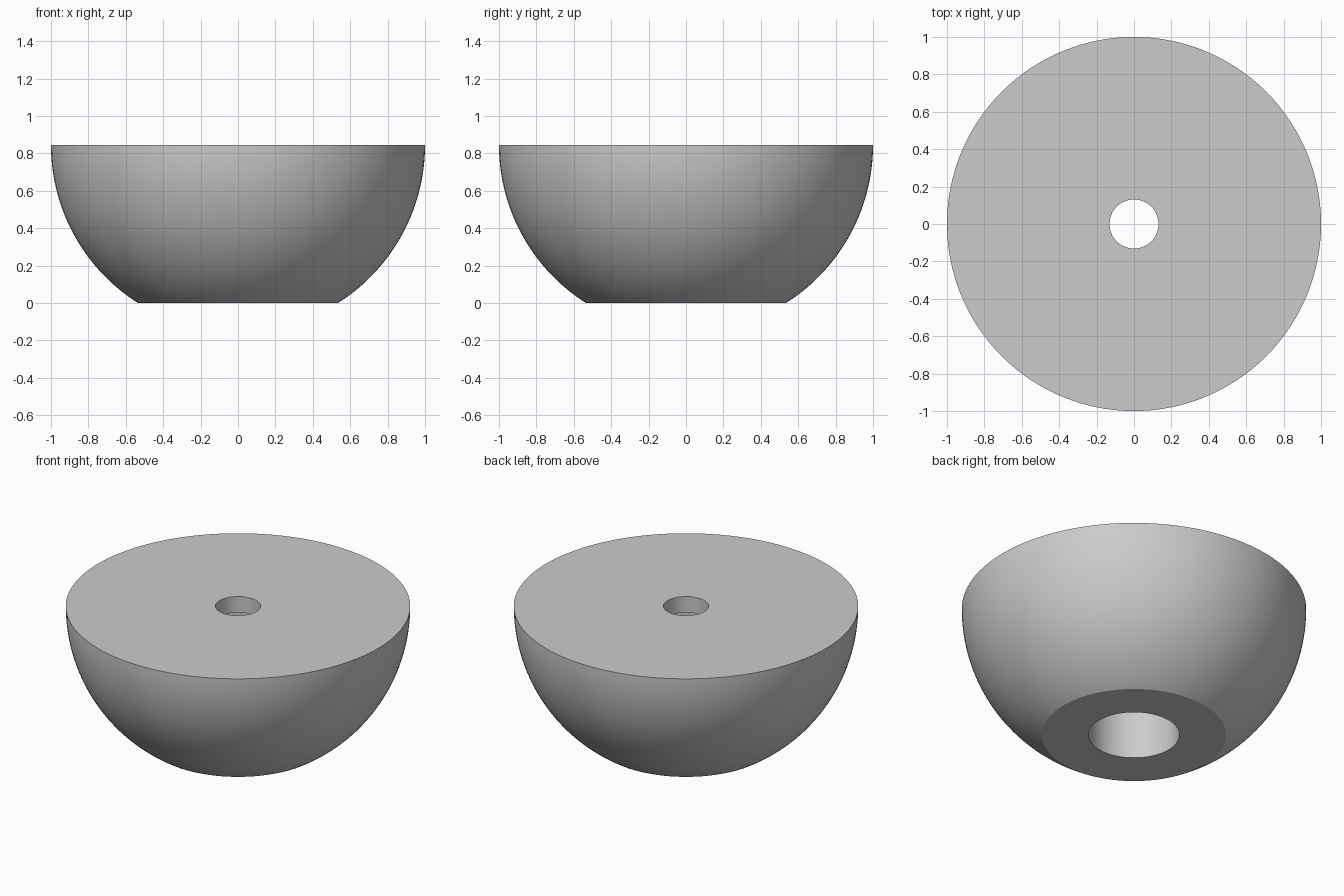
import bpy
import bmesh
import math

cube = bpy.data.objects.get("Cube")
if cube:
    bpy.data.objects.remove(cube, do_unlink=True)

SEGMENTS = 128
RINGS = 32
HEIGHT = 0.845        # flat top, level with the sphere's centre
HOLE_RADIUS = 0.131   # narrow hole in the top
BORE_RADIUS = 0.264   # wide bore from below
BORE_TOP = 0.743      # ledge between the two

grey = bpy.data.materials.new("light_grey")
grey.use_nodes = True
colour = (0.6, 0.6, 0.6, 1)
grey.diffuse_color = colour
grey.node_tree.nodes["Principled BSDF"].inputs["Base Color"].default_value = colour

# Closed profile: spherical outside from rim to base, then up the stepped hole
base_angle = math.asin(HEIGHT)
profile = []
for i in range(RINGS + 1):
    a = base_angle * i / RINGS
    profile.append((math.cos(a), HEIGHT - math.sin(a)))
profile += [(BORE_RADIUS, 0), (BORE_RADIUS, BORE_TOP),
            (HOLE_RADIUS, BORE_TOP), (HOLE_RADIUS, HEIGHT)]

# Revolve the profile around z
bm = bmesh.new()
verts = [bm.verts.new((r, 0, z)) for r, z in profile]
edges = [bm.edges.new((v, verts[(i + 1) % len(verts)])) for i, v in enumerate(verts)]
bmesh.ops.spin(bm, geom=verts + edges, cent=(0, 0, 0), axis=(0, 0, 1),
               angle=math.tau, steps=SEGMENTS, use_merge=True)
bmesh.ops.remove_doubles(bm, verts=bm.verts[:], dist=0.0001)
bmesh.ops.recalc_face_normals(bm, faces=bm.faces[:])

mesh = bpy.data.meshes.new("bored_hemisphere")
bm.to_mesh(mesh)
bm.free()
mesh.materials.append(grey)
body = bpy.data.objects.new("bored_hemisphere", mesh)
bpy.context.collection.objects.link(body)

# Smooth the curved walls, keep the rims sharp
bpy.ops.object.select_all(action='DESELECT')
body.select_set(True)
bpy.context.view_layer.objects.active = body
bpy.ops.object.shade_smooth_by_angle(angle=math.radians(30))
